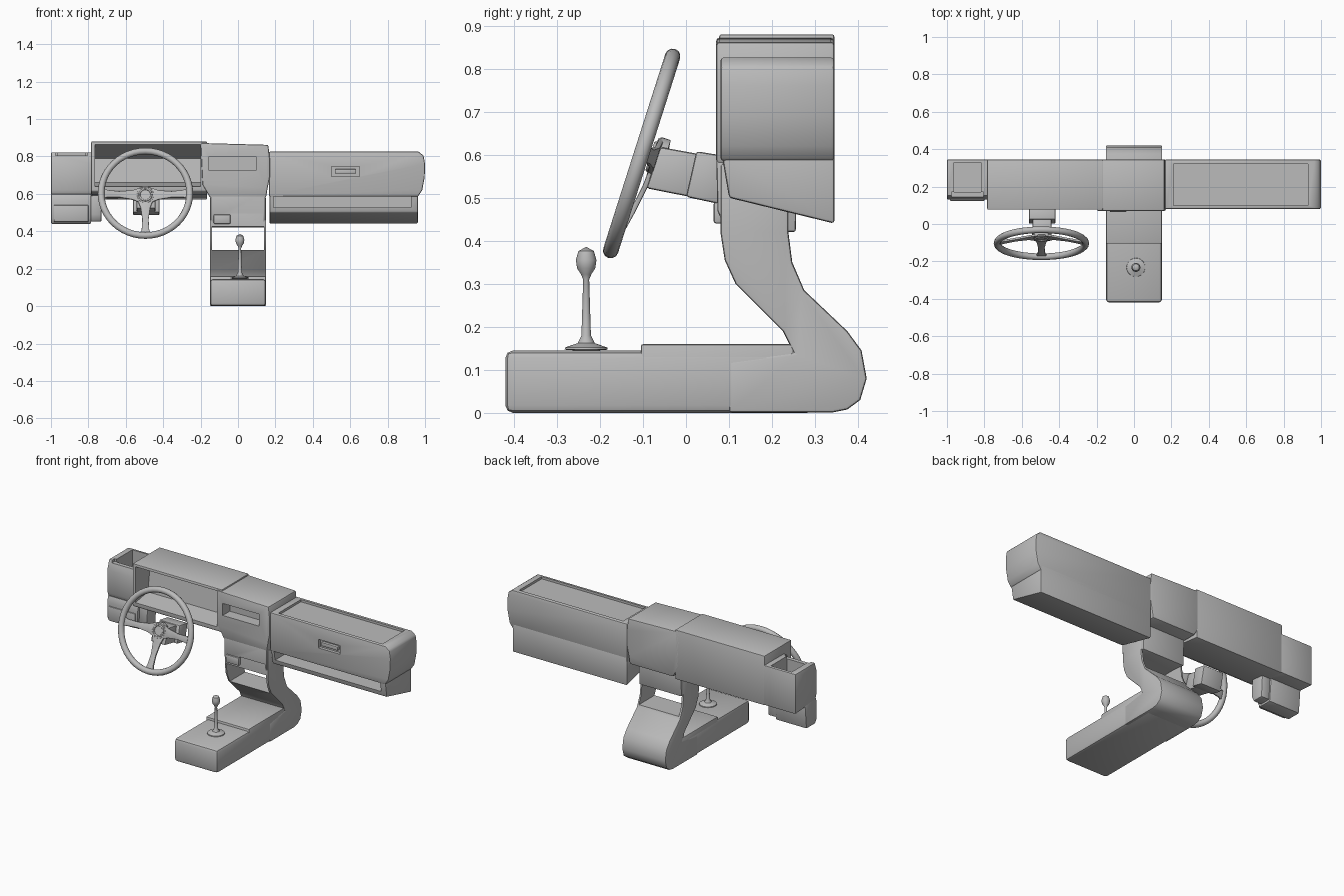
import bpy, bmesh, math
from mathutils import Vector, Matrix

if "Cube" in bpy.data.objects:
    bpy.data.objects.remove(bpy.data.objects["Cube"], do_unlink=True)

grey = bpy.data.materials.new("plain grey")
grey.use_nodes = True
grey.diffuse_color = (0.5, 0.5, 0.5, 1)
grey.node_tree.nodes["Principled BSDF"].inputs["Base Color"].default_value = (0.5, 0.5, 0.5, 1)


def add_object(name, bm):
    bmesh.ops.recalc_face_normals(bm, faces=bm.faces)
    mesh = bpy.data.meshes.new(name)
    bm.to_mesh(mesh)
    bm.free()
    mesh.materials.append(grey)
    obj = bpy.data.objects.new(name, mesh)
    bpy.context.scene.collection.objects.link(obj)
    return obj


def prism(name, profile, start, end, axis="x"):
    """Extrude a (y, z) profile along x, or an (x, z) profile along y."""
    bm = bmesh.new()

    def point(p, t):
        return (t, p[0], p[1]) if axis == "x" else (p[0], t, p[1])

    face = bm.faces.new([bm.verts.new(point(p, start)) for p in profile])
    moved = bmesh.ops.extrude_face_region(bm, geom=[face])["geom"]
    shift = Vector((end - start, 0, 0)) if axis == "x" else Vector((0, end - start, 0))
    bmesh.ops.translate(bm, vec=shift, verts=[v for v in moved if isinstance(v, bmesh.types.BMVert)])
    return add_object(name, bm)


def box(name, x, y, z):
    return prism(name, [(y[0], z[0]), (y[1], z[0]), (y[1], z[1]), (y[0], z[1])], *x)


def finish(obj, bevel=0.0, cutters=()):
    """Round the edges, cut the recesses, then set smooth shading."""
    if bevel:
        mod = obj.modifiers.new("rounding", "BEVEL")
        mod.width, mod.segments, mod.limit_method = bevel, 2, "ANGLE"
        mod.angle_limit = math.radians(40)
    for c in cutters:
        c.hide_render = True
        mod = obj.modifiers.new("recess", "BOOLEAN")
        mod.operation, mod.object, mod.solver = "DIFFERENCE", c, "EXACT"
    if obj.modifiers:
        bpy.context.view_layer.update()
        graph = bpy.context.evaluated_depsgraph_get()
        mesh = bpy.data.meshes.new_from_object(obj.evaluated_get(graph))
        obj.modifiers.clear()
        obj.data = mesh
    for c in cutters:
        bpy.data.objects.remove(c, do_unlink=True)
    bpy.ops.object.select_all(action="DESELECT")
    obj.select_set(True)
    bpy.context.view_layer.objects.active = obj
    bpy.ops.object.shade_smooth_by_angle(angle=math.radians(35))
    return obj


def lathe(name, profile, matrix, steps=32):
    bm = bmesh.new()
    verts = [bm.verts.new((r, 0, z)) for r, z in profile]
    edges = [bm.edges.new(pair) for pair in zip(verts, verts[1:])]
    bmesh.ops.spin(bm, geom=verts + edges, axis=(0, 0, 1), cent=(0, 0, 0),
                   angle=math.tau, steps=steps, use_duplicate=False)
    bmesh.ops.remove_doubles(bm, verts=bm.verts, dist=0.0002)
    bm.transform(matrix)
    return finish(add_object(name, bm))


def ring(name, major, minor, height, matrix, steps=48):
    circle = [(major + minor * math.cos(i * math.tau / 12),
               height + minor * math.sin(i * math.tau / 12)) for i in range(13)]
    return lathe(name, circle, matrix, steps)


# Floor console and curved support
finish(box("floor_console", (-0.15, 0.15), (-0.42, 0.3), (0, 0.145)), 0.018)
finish(box("console_step", (-0.149, 0.149), (-0.105, 0.25), (0.04, 0.16)), 0.006)
arm = [(0.1, 0.001), (0.34, 0.001), (0.375, 0.008), (0.405, 0.03), (0.42, 0.08),
       (0.408, 0.145), (0.375, 0.19), (0.275, 0.285), (0.247, 0.35), (0.238, 0.42),
       (0.238, 0.58), (0.08, 0.58), (0.08, 0.42), (0.09, 0.355), (0.115, 0.3),
       (0.225, 0.19), (0.25, 0.14), (0.1, 0.12)]
finish(prism("support_arm", arm, -0.151, 0.151), 0.007,
       [box("arm_opening", (-0.138, 0.138), (-0.1, 0.5), (0.3, 0.425))])

# Gear lever
lathe("gear_lever", [(0, 0.143), (0.05, 0.147), (0.049, 0.152), (0.02, 0.162), (0.011, 0.18),
                     (0.007, 0.31), (0.012, 0.322), (0.021, 0.336), (0.024, 0.355),
                     (0.018, 0.376), (0, 0.386)], Matrix.Translation((0.01, -0.232, 0)))

# Centre panel, with display slot and lower stack
centre = [(-0.15, 0.58), (0.15, 0.58), (0.158, 0.63), (0.17, 0.69), (0.17, 0.79),
          (0.162, 0.862), (-0.2, 0.872), (-0.19, 0.65)]
finish(prism("centre_panel", centre, 0.07, 0.345, "y"), 0.008,
       [box("display_slot", (-0.155, 0.095), (0, 0.14), (0.725, 0.8))])
stack = [(0.07, 0.61), (0.073, 0.47), (0.09, 0.43), (0.255, 0.42), (0.26, 0.61)]
finish(prism("centre_stack", stack, -0.147, 0.147), 0.006,
       [box("stack_pocket", (-0.04, 0.135), (0, 0.085), (0.44, 0.495))])
finish(box("stack_switch", (-0.13, -0.04), (0.064, 0.09), (0.44, 0.49)), 0.006)

# Instrument housing with a deep hooded opening
housing = [(0.077, 0.88), (0.345, 0.88), (0.345, 0.57), (0.11, 0.597), (0.077, 0.615)]
opening = [(0, 0.904), (0.22, 0.79), (0.2, 0.66), (0.07, 0.638), (0, 0.638)]
finish(prism("instrument_housing", housing, -0.785, -0.165), 0.006,
       [prism("hood_opening", opening, -0.765, -0.2)])

# Passenger panel, top tray and storage shelf
panel = [(0.165, 0.585), (0.962, 0.585), (0.985, 0.62), (0.998, 0.69), (1.0, 0.76),
         (0.992, 0.805), (0.965, 0.826), (0.165, 0.826)]
finish(prism("passenger_panel", panel, 0.08, 0.345, "y"), 0.008,
       [box("top_tray", (0.21, 0.93), (0.1, 0.322), (0.812, 0.9)),
        box("handle_recess", (0.5, 0.65), (0, 0.1), (0.693, 0.747))])
finish(box("glovebox_handle", (0.518, 0.632), (0.083, 0.11), (0.708, 0.732)), 0.004)
shelf = [(0.084, 0.595), (0.1, 0.5), (0.345, 0.44), (0.345, 0.62), (0.1, 0.62)]
finish(prism("storage_shelf", shelf, 0.168, 0.962), 0.007,
       [box("shelf_slot", (0.19, 0.925), (0, 0.22), (0.528, 0.588))])

# Side pod with open top bin and hanging switch box
pod = [(0.15, 0.822), (0.345, 0.822), (0.345, 0.572), (0.145, 0.588), (0.133, 0.62), (0.13, 0.76)]
finish(prism("side_pod", pod, -1.0, -0.775), 0.007,
       [box("bin_opening", (-0.962, -0.818), (0.17, 0.328), (0.71, 0.9)),
        box("bin_notch", (-0.975, -0.805), (0.1, 0.172), (0.806, 0.9))])
lower = [(0.138, 0.6), (0.13, 0.56), (0.13, 0.47), (0.145, 0.44), (0.235, 0.44), (0.25, 0.6)]
finish(prism("switch_box", lower, -1.0, -0.785), 0.007)
finish(box("switch_box_band", (-0.985, -0.8), (0.124, 0.15), (0.45, 0.54)), 0.004)
finish(prism("switch_box_side", [(0.15, 0.62), (0.142, 0.49), (0.16, 0.452), (0.23, 0.452), (0.24, 0.62)],
             -0.79, -0.73), 0.007)

# Steering column
finish(prism("column_shroud", [(0.0, 0.502), (0.024, 0.608), (0.105, 0.595), (0.08, 0.485)],
             -0.562, -0.42), 0.007)
finish(prism("column_front", [(-0.092, 0.522), (-0.06, 0.618), (0.05, 0.598), (0.03, 0.498)],
             -0.542, -0.442), 0.007)

# Steering wheel, built flat and tilted towards the driver
tilt = Matrix.Translation((-0.495, -0.103, 0.603)) @ Matrix.Rotation(math.radians(72.3), 4, "X")
ring("wheel_rim", 0.237, 0.018, 0, tilt)
lathe("wheel_hub", [(0, -0.06), (0.05, -0.055), (0.05, -0.033), (0.044, -0.026), (0, -0.025)], tilt)
ring("horn_ring", 0.032, 0.005, -0.025, tilt, 32)

spoke_rows = [(0.02, 0.045, -0.034), (0.07, 0.026, -0.031), (0.14, 0.017, -0.02),
              (0.2, 0.02, -0.008), (0.235, 0.032, -0.002)]
for side, angle in (("left", 0), ("right", 180), ("lower", 270)):
    bm = bmesh.new()
    loops = [[bm.verts.new((r, w * s, z + 0.006 * t)) for s, t in ((-1, -1), (1, -1), (1, 1), (-1, 1))]
             for r, w, z in spoke_rows]
    for a, b in zip(loops, loops[1:]):
        for i in range(4):
            j = (i + 1) % 4
            bm.faces.new((a[i], a[j], b[j], b[i]))
    bm.faces.new(loops[0])
    bm.faces.new(loops[-1])
    bm.transform(tilt @ Matrix.Rotation(math.radians(angle), 4, "Z"))
    finish(add_object(side + "_spoke", bm), 0.003)
